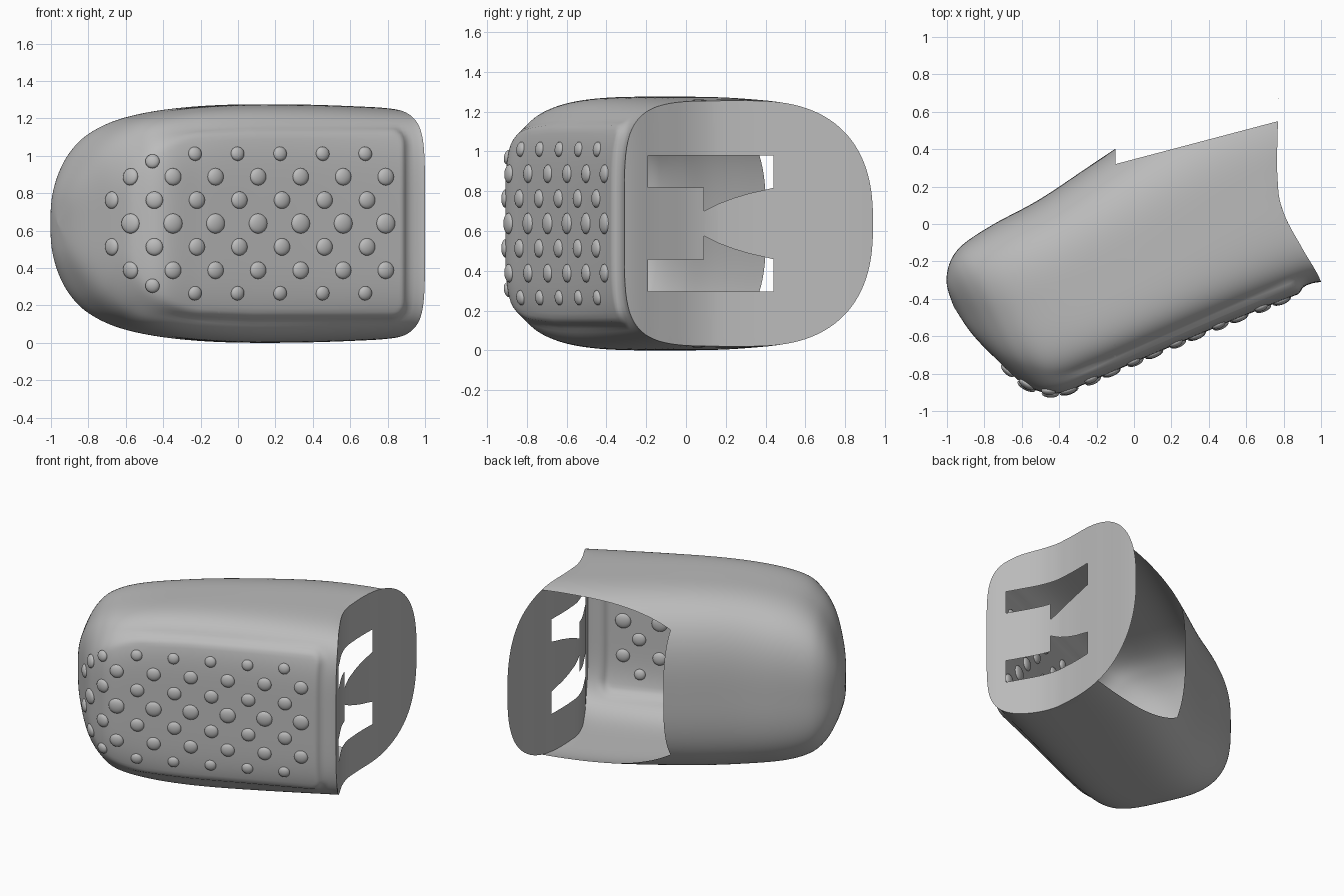
import bpy, bmesh, math
from mathutils import Vector, Matrix
from mathutils.bvhtree import BVHTree

cube = bpy.data.objects.get("Cube")
if cube:
    bpy.data.objects.remove(cube, do_unlink=True)

MID = 0.638
SEGMENTS = 220

grey = bpy.data.materials.new("plain grey")
grey.use_nodes = True
grey.diffuse_color = (0.5, 0.5, 0.5, 1)
grey.node_tree.nodes["Principled BSDF"].inputs["Base Color"].default_value = (0.5, 0.5, 0.5, 1)


def make_object(name, bm, angle=35):
    mesh = bpy.data.meshes.new(name)
    bm.to_mesh(mesh)
    bm.free()
    mesh.materials.append(grey)
    obj = bpy.data.objects.new(name, mesh)
    bpy.context.collection.objects.link(obj)
    bpy.ops.object.select_all(action='DESELECT')
    obj.select_set(True)
    bpy.context.view_layer.objects.active = obj
    bpy.ops.object.shade_smooth_by_angle(angle=math.radians(angle))
    return obj


def spline(p0, p1, p2, p3, t):
    return 0.5 * (2 * p1 + (p2 - p0) * t + (2 * p0 - 5 * p1 + 4 * p2 - p3) * t * t
                  + (3 * p1 - p0 - 3 * p2 + p3) * t ** 3)


def smooth(t):
    t = min(max(t, 0), 1)
    return t * t * (3 - 2 * t)


# Inward bow of the open end, by fraction from front to back
BOW = [(0, 0), (0.15, -0.07), (0.29, -0.13), (0.41, -0.135), (0.69, -0.072), (1, 0)]


def bow(u):
    pts = [Vector(p) for p in BOW]
    for i in range(len(pts) - 1):
        if u <= pts[i + 1].x or i == len(pts) - 2:
            t = (u - pts[i].x) / (pts[i + 1].x - pts[i].x)
            a, d = pts[max(i - 1, 0)], pts[min(i + 2, len(pts) - 1)]
            return spline(a.y, pts[i].y, pts[i + 1].y, d.y, t)


def outline(station):
    """Section, squarish at the front and rounder at the back: (depth, height) in -1..1."""
    front = 5 - smooth((station - 3) / 3)
    back = 2.5 + 0.5 * smooth(station / 2)
    points = []
    for i in range(SEGMENTS):
        angle = 2 * math.pi * i / SEGMENTS
        c, s = math.cos(angle), math.sin(angle)
        n = front if c < 0 else back
        r = (abs(c) ** n + abs(s) ** n) ** (-1 / n)
        points.append((r * c, r * s))
    return points


# Ring stations from the open end to the tip: front x, y, back x, y, half height
STATIONS = [Vector(s) for s in [
    (1.0, -0.31, 0.77, 0.94, 0.617), (0.9, -0.335, 0.6, 0.83, 0.624),
    (0.5, -0.495, 0.2, 0.6, 0.636), (0.1, -0.665, -0.2, 0.335, 0.635),
    (-0.2, -0.795, -0.5, 0.135, 0.612), (-0.4, -0.875, -0.74, 0.005, 0.567),
    (-0.53, -0.855, -0.89, -0.09, 0.50), (-0.66, -0.785, -0.96, -0.16, 0.41),
    (-0.78, -0.68, -0.995, -0.24, 0.29), (-0.88, -0.57, -1.0, -0.33, 0.16),
    (-0.965, -0.44, -0.965, -0.44, 0.0)]]


def pad_distance(x, z):
    """Signed distance to the rounded pad outline, negative inside."""
    px, pz = abs(x - 0.07), abs(z - MID)
    r = 0.1 if x > 0.07 else 0.36
    qx, qz = px - 0.845 + r, pz - (0.522 - 0.04 * max(0.07 - x, 0)) + r
    return math.hypot(max(qx, 0), max(qz, 0)) + min(max(qx, qz), 0) - r


# Shell: lofted sleeve with a closed tip
bm = bmesh.new()
rings = []
last = len(STATIONS) - 1
for i in range(last):
    p0, p1, p2 = STATIONS[max(i - 1, 0)], STATIONS[i], STATIONS[i + 1]
    p3 = STATIONS[min(i + 2, last)]
    steps = max(5, int((p2 - p1).length / 0.025))
    for k in range(steps):
        fx, fy, bx, by, h = spline(p0, p1, p2, p3, k / steps)
        weight = 1 - smooth((i + k / steps) / 3)
        ring = []
        for d, v in outline(i + k / steps):
            u = (d + 1) / 2
            ring.append(bm.verts.new((fx + (bx - fx) * u + weight * bow(u),
                                      fy + (by - fy) * u, MID + h * v)))
        rings.append(ring)
for a, b in zip(rings, rings[1:]):
    for j in range(SEGMENTS):
        n = (j + 1) % SEGMENTS
        bm.faces.new((a[j], b[j], b[n], a[n]))
tip = bm.verts.new((STATIONS[last][0], STATIONS[last][1], MID))
for j in range(SEGMENTS):
    bm.faces.new((rings[-1][j], tip, rings[-1][(j + 1) % SEGMENTS]))
bm.normal_update()
if tip.normal.x > 0:
    bmesh.ops.reverse_faces(bm, faces=bm.faces[:])
    bm.normal_update()

# Raised pad on the front of the shell, fading softly toward the tip
moves = []
for vert in bm.verts:
    if vert.normal.y < -0.1:
        width = 0.05 + 0.35 * smooth((-0.2 - vert.co.x) / 0.7)
        lift = smooth(-pad_distance(vert.co.x, vert.co.z) / width)
        if lift > 0:
            moves.append((vert, vert.normal * 0.03 * lift))
for vert, offset in moves:
    vert.co += offset
bm.normal_update()
tree = BVHTree.FromBMesh(bm)

# Opening at the back of the shell
corner = Vector((-0.1, 0.32, 0))
slant = Vector((-0.264, 1, 0)).normalized()
for normal in (Vector((1, 0, 0)), slant):
    bmesh.ops.bisect_plane(bm, geom=bm.verts[:] + bm.edges[:] + bm.faces[:],
                           plane_co=corner, plane_no=normal)
gone = []
for face in bm.faces:
    mid = face.calc_center_median() - corner
    if mid.x > 0 and mid.dot(slant) > 0:
        gone.append(face)
bmesh.ops.delete(bm, geom=gone, context='FACES')
make_object("shell", bm)

# End plate: curved sheet with two mirrored slots
bm = bmesh.new()
FRONT, DEPTH = -0.31, 1.25
half = STATIONS[0][4]
slot = [(-0.19, 0.342), (0.44, 0.342), (0.44, 0.18), (0.4, 0.17), (0.32, 0.152),
        (0.24, 0.128), (0.16, 0.098), (0.09, 0.062), (0.09, 0.18), (-0.19, 0.18)]
loops = [[(FRONT + DEPTH * (d + 1) / 2, half * v) for d, v in outline(0)],
         slot, [(y, -z) for y, z in slot]]
for loop in loops:
    verts = [bm.verts.new((0, y, MID + z)) for y, z in loop]
    for j, vert in enumerate(verts):
        bm.edges.new((vert, verts[(j + 1) % len(verts)]))
bmesh.ops.triangle_fill(bm, use_beauty=True, edges=bm.edges[:], normal=(1, 0, 0))
for k in range(1, 40):
    bmesh.ops.bisect_plane(bm, geom=bm.verts[:] + bm.edges[:] + bm.faces[:],
                           plane_co=(0, FRONT + DEPTH * k / 40, 0), plane_no=(0, 1, 0))
for vert in bm.verts:
    u = (vert.co.y - FRONT) / DEPTH
    vert.co.x = 1.0 - 0.23 * u + bow(u)
bm.normal_update()
if sum(f.normal.x for f in bm.faces) < 0:
    bmesh.ops.reverse_faces(bm, faces=bm.faces[:])
make_object("end_plate", bm)

# Grip studs in staggered rows on the pad
bm = bmesh.new()
ROWS = [(0, 0.79, 7, 0.053), (0.125, 0.69, 7, 0.046), (0.25, 0.79, 7, 0.046), (0.373, 0.68, 6, 0.038)]
for height, start, count, radius in ROWS:
    for side in ((1, -1) if height else (1,)):
        for k in range(count):
            rise = height - 0.04 if count == 6 and k == 5 else height
            origin = Vector((start - 0.2275 * k, -3, MID + side * rise))
            hit, normal, _, _ = tree.ray_cast(origin, Vector((0, 1, 0)))
            if hit is None:
                continue
            place = (Matrix.Translation(hit) @ normal.to_track_quat('Z', 'Y').to_matrix().to_4x4()
                     @ Matrix.Diagonal((radius, radius, 0.021, 1)))
            bmesh.ops.create_uvsphere(bm, u_segments=24, v_segments=12, radius=1, matrix=place)
make_object("grip_studs", bm, 60)
